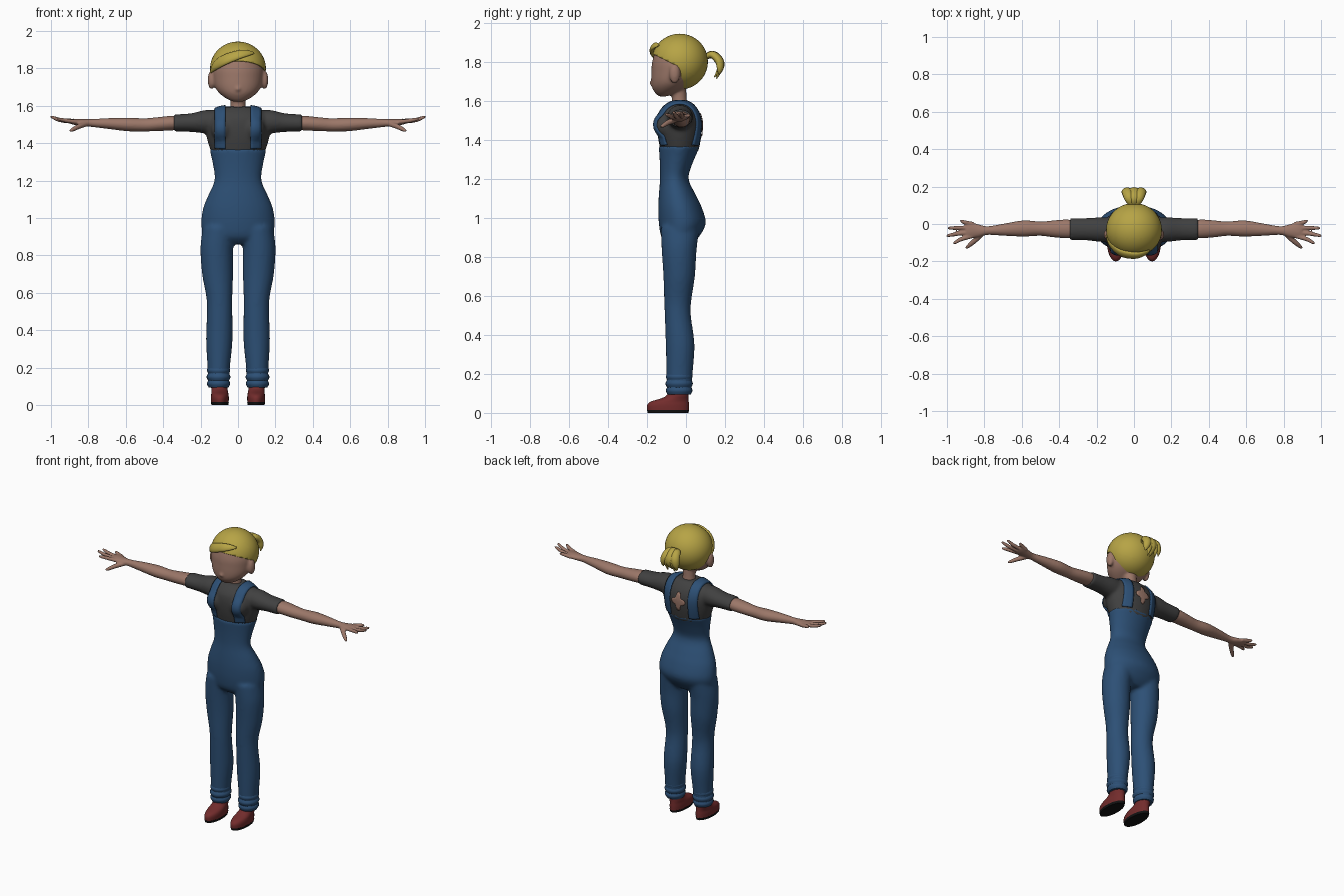
import bpy, bmesh, math
from mathutils import Vector
from mathutils.bvhtree import BVHTree

if "Cube" in bpy.data.objects:
    bpy.data.objects.remove(bpy.data.objects["Cube"])

X, Y, Z = Vector((1, 0, 0)), Vector((0, 1, 0)), Vector((0, 0, 1))


def colour(name, rgb):
    m = bpy.data.materials.new(name)
    m.diffuse_color = (*rgb, 1)
    m.use_nodes = True
    m.node_tree.nodes["Principled BSDF"].inputs["Base Color"].default_value = m.diffuse_color
    return m


SKIN = colour("skin", (0.33, 0.185, 0.14))
HAIR = colour("blond hair", (0.47, 0.37, 0.06))
DENIM = colour("blue denim", (0.026, 0.08, 0.18))
SHIRT = colour("charcoal cloth", (0.052, 0.052, 0.052))
SHOE = colour("red leather", (0.17, 0.025, 0.025))
SOLE = colour("black rubber", (0.006, 0.006, 0.006))


def finish(name, bm, mat, voxel=0, smooth=4, thick=0):
    bmesh.ops.recalc_face_normals(bm, faces=bm.faces)
    for f in bm.faces:
        f.smooth = True
    me = bpy.data.meshes.new(name)
    bm.to_mesh(me)
    bm.free()
    me.materials.append(mat)
    me.set_sharp_from_angle(angle=math.radians(50))
    ob = bpy.data.objects.new(name, me)
    bpy.context.collection.objects.link(ob)
    if voxel:  # fuse overlapping volumes into one soft skin
        r = ob.modifiers.new("fuse", 'REMESH')
        r.mode, r.voxel_size, r.use_smooth_shade = 'VOXEL', voxel, True
        s = ob.modifiers.new("soften", 'SMOOTH')
        s.factor, s.iterations = 0.5, smooth
    if thick:
        s = ob.modifiers.new("thickness", 'SOLIDIFY')
        s.thickness, s.offset = thick, 0
    return ob


def spline(rows, steps=4):
    """Catmull-Rom interpolation of rows of numbers."""
    out = []
    for i in range(len(rows) - 1):
        a, b, c, d = rows[max(i - 1, 0)], rows[i], rows[i + 1], rows[min(i + 2, len(rows) - 1)]
        for k in range(steps):
            t = k / steps
            out.append([q + 0.5 * t * (r - p + t * (2 * p - 5 * q + 4 * r - s + t * (3 * (q - r) + s - p)))
                        for p, q, r, s in zip(a, b, c, d)])
    return out + [list(rows[-1])]


def loft(bm, rings, n=24):
    loops = [[bm.verts.new(c + u * math.cos(2 * math.pi * i / n) + v * math.sin(2 * math.pi * i / n))
              for i in range(n)] for c, u, v in rings]
    for a, b in zip(loops, loops[1:]):
        for i in range(n):
            bm.faces.new((a[i], a[(i + 1) % n], b[(i + 1) % n], b[i]))
    bm.faces.new(loops[0])
    bm.faces.new(loops[-1])


def column(bm, rows, s=1, n=24):
    """Upright loft: rows of z, centre x, centre y, radius x, radius y."""
    loft(bm, [(Vector((s * x, y, z)), X * rx, Y * ry) for z, x, y, rx, ry in spline(rows)], n)


def sideways(bm, rows, s=1):
    """Loft along x: rows of x, centre y, centre z, radius y, radius z."""
    loft(bm, [(Vector((s * x, y, z)), Y * ry, Z * rz) for x, y, z, ry, rz in spline(rows)])


def stroke(bm, rows, flat=1.0, centre=None, n=12):
    """Tapered tube: rows of x, y, z, radius; flattened away from centre."""
    rows = spline(rows, 5)
    pts = [Vector(r[:3]) for r in rows]
    rings = []
    for i, p in enumerate(pts):
        t = (pts[min(i + 1, len(pts) - 1)] - pts[max(i - 1, 0)]).normalized()
        out = (p - centre) if centre else Z
        u = t.cross(out).normalized()
        rings.append((p, u * rows[i][3], u.cross(t) * rows[i][3] * flat))
    loft(bm, rings, n)


def ball(bm, loc, scale, seg=32, ring=20):
    vs = bmesh.ops.create_uvsphere(bm, u_segments=seg, v_segments=ring, radius=1)["verts"]
    for v in vs:
        v.co = Vector([c * k + l for c, k, l in zip(v.co, scale, loc)])


# Overalls: pelvis and both legs
bm = bmesh.new()
column(bm, [(.86, 0, -.03, .14, .055), (.90, 0, -.03, .183, .095), (.97, 0, -.019, .197, .12),
            (1.05, 0, -.03, .187, .112), (1.12, 0, -.045, .16, .094), (1.2, 0, -.06, .126, .073),
            (1.28, 0, -.05, .133, .084), (1.37, 0, -.033, .153, .107)], n=40)
for s in (1, -1):
    column(bm, [(.10, .105, -.035, .055, .062), (.20, .103, -.033, .06, .067), (.35, .1, -.03, .071, .074),
                (.5, .098, -.042, .068, .067), (.58, .1, -.042, .07, .07), (.7, .109, -.035, .083, .081),
                (.84, .113, -.035, .088, .09), (.95, .1, -.03, .088, .1)], s)
finish("overalls", bm, DENIM, 0.011, 4)

# Rumpled trouser cuffs
bm = bmesh.new()
for s in (1, -1):
    for z, r in ((.115, .056), (.15, .058), (.185, .056)):
        column(bm, [(z - .022, .104, -.035, r - .004, r + .003), (z, .104, -.035, r + .006, r + .012),
                    (z + .022, .104, -.035, r - .004, r + .003)], s)
finish("trouser_cuffs", bm, DENIM)

# T-shirt: torso, chest and sleeves
bm = bmesh.new()
column(bm, [(1.34, 0, -.033, .14, .097), (1.42, 0, -.033, .165, .112), (1.49, 0, -.033, .178, .116),
            (1.54, 0, -.035, .17, .105), (1.575, 0, -.033, .135, .08), (1.595, 0, -.03, .085, .055)], n=40)
for s in (1, -1):
    ball(bm, (s * .085, -.1, 1.475), (.06, .063, .065))
    sideways(bm, [(.08, -.03, 1.51, .06, .06), (.17, -.03, 1.515, .066, .063), (.25, -.028, 1.51, .06, .05),
                  (.343, -.028, 1.508, .059, .046)], s)
shirt = finish("t_shirt", bm, SHIRT, 0.01, 4)
tree = BVHTree.FromObject(shirt, bpy.context.evaluated_depsgraph_get())


def on_shirt(origin, ray, lift):
    hit = tree.ray_cast(origin, ray)[0]
    return (hit if hit else origin + ray * .4) - ray * lift


# Shoulder straps laid over the shirt
bm = bmesh.new()
for s in (1, -1):
    grid = []
    for i in range(37):
        a = math.radians(-6 + 192 * i / 36)
        d = Vector((0, -math.cos(a), math.sin(a)))
        grid.append([bm.verts.new(on_shirt(Vector((s * (.095 + o), -.033, 1.38)) + d * .5, -d, .004))
                     for o in (-.028, -.014, 0, .014, .028)])
    for a, b in zip(grid, grid[1:]):
        for j in range(4):
            bm.faces.new((a[j], a[j + 1], b[j + 1], b[j]))
finish("overall_straps", bm, DENIM, thick=.009)

# Four-lobed opening on the back of the shirt
bm = bmesh.new()
rings = []
for k in (.05, .35, .7, 1):
    ring = []
    for i in range(40):
        a = 2 * math.pi * i / 40
        r = k * (.038 + .012 * math.cos(4 * a))
        p = Vector((r * math.cos(a), .5, 1.475 + 1.25 * r * math.sin(a)))
        ring.append(bm.verts.new(on_shirt(p, -Y, .003)))
    rings.append(ring)
bm.faces.new(rings[0])
for a, b in zip(rings, rings[1:]):
    for i in range(40):
        bm.faces.new((a[i], a[i - 1], b[i - 1], b[i]))
finish("back_opening", bm, SKIN, thick=.003)

# Arms with hands
for s, side in ((1, "left"), (-1, "right")):
    bm = bmesh.new()
    sideways(bm, [(.31, -.028, 1.508, .045, .036), (.36, -.026, 1.507, .05, .039), (.43, -.026, 1.502, .045, .037),
                  (.5, -.025, 1.498, .038, .035), (.59, -.024, 1.5, .043, .036), (.69, -.03, 1.505, .033, .029),
                  (.78, -.035, 1.508, .023, .021), (.83, -.036, 1.51, .034, .019), (.88, -.032, 1.515, .044, .016),
                  (.90, -.032, 1.517, .038, .011)], s)
    # fingers: base y, tip x, y, z
    for y0, x1, y1, z1 in ((-.064, .967, -.1, 1.53), (-.043, 1.003, -.062, 1.54),
                           (-.02, .995, -.022, 1.538), (.001, .93, .016, 1.525)):
        stroke(bm, [(s * .86, y0, 1.513, .011), (s * (.45 * .875 + .55 * x1), (y0 + y1) / 2, 1.522, .0115),
                    (s * (x1 - .01), y1, z1 - .001, .0085), (s * x1, y1, z1, .005)])
    stroke(bm, [(s * .805, -.045, 1.505, .014), (s * .85, -.088, 1.49, .014),
                (s * .885, -.118, 1.472, .0105), (s * .898, -.13, 1.466, .006)])
    finish(side + "_arm", bm, SKIN, 0.005, 3)

# Head, neck, nose and ears
bm = bmesh.new()
column(bm, [(1.57, 0, -.033, .046, .042), (1.61, 0, -.034, .04, .038), (1.68, 0, -.04, .042, .04)])
column(bm, [(1.622, 0, -.118, .02, .018), (1.635, 0, -.108, .056, .046), (1.665, 0, -.088, .097, .085),
            (1.70, 0, -.07, .123, .108), (1.75, 0, -.05, .136, .127), (1.80, 0, -.04, .138, .133),
            (1.86, 0, -.035, .118, .118), (1.905, 0, -.033, .075, .08), (1.925, 0, -.033, .03, .03)], n=40)
ball(bm, (0, -.174, 1.69), (.014, .013, .013), 16, 10)
for s in (1, -1):
    ball(bm, (s * .142, -.058, 1.738), (.02, .028, .05), 20, 14)
finish("head", bm, SKIN, 0.008, 3)

# Hair cap: ball cut along a slanted forehead line and an upright line at the ears
bm = bmesh.new()
ball(bm, (0, -.032, 1.80), (.146, .141, .14), 48, 32)
cuts = [(Vector((0, -.05, 1.76)), Vector((0, -1, -.15))), (Vector((0, -.05, 1.78)), Vector((0, -.5, -1)))]
for co, no in cuts:
    bmesh.ops.bisect_plane(bm, geom=bm.verts[:] + bm.edges[:] + bm.faces[:], plane_co=co, plane_no=no)
gone = [f for f in bm.faces if all((f.calc_center_median() - co).dot(no) > 0 for co, no in cuts)]
bmesh.ops.delete(bm, geom=gone, context='FACES')
finish("hair_cap", bm, HAIR, thick=.006)

# Swept fringe
bm = bmesh.new()
stroke(bm, [(.085, -.14, 1.883, .006), (.05, -.158, 1.882, .019), (0, -.168, 1.872, .027), (-.07, -.153, 1.846, .031),
            (-.122, -.108, 1.813, .026), (-.149, -.06, 1.775, .005)], .5, Vector((0, -.03, 1.78)), 16)
finish("fringe", bm, HAIR)

# Ponytail of curling pointed locks
bm = bmesh.new()
for x, w, drop in ((0, .03, 1.72), (.032, .027, 1.735), (-.032, .027, 1.73), (.016, .024, 1.712), (-.018, .024, 1.716)):
    stroke(bm, [(x * .2, .095, 1.82, .016), (x * .8, .135, 1.836, w * .9), (x * 1.2, .17, 1.805, w),
                (x * 1.5, .175, 1.765, w * .75), (x * 1.6, .145 + abs(x) * .7, drop, .003)],
           .75, Vector((0, .1, 1.74)))
finish("ponytail", bm, HAIR)

# Shoes and soles
bm, sole = bmesh.new(), bmesh.new()
for s in (1, -1):
    column(bm, [(.014, .097, -.092, .047, .107), (.04, .097, -.092, .048, .107), (.058, .097, -.083, .046, .097),
                (.074, .098, -.058, .044, .071), (.09, .1, -.043, .043, .056), (.12, .101, -.038, .042, .05)], s)
    column(sole, [(0, .097, -.092, .045, .104), (.015, .097, -.092, .048, .108)], s)
finish("shoes", bm, SHOE)
finish("shoe_soles", sole, SOLE)
